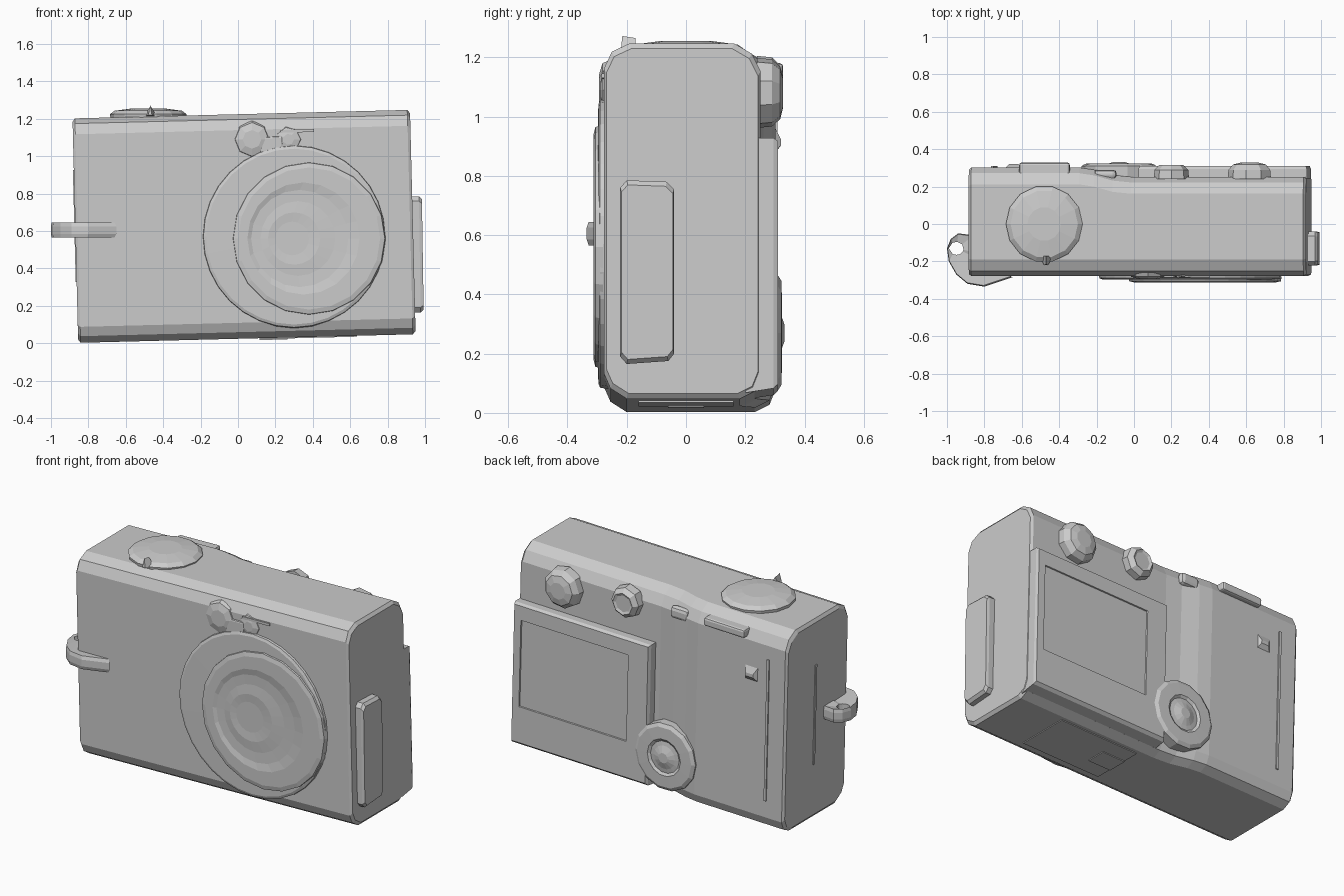
import bpy, bmesh
from math import pi, cos, sin, atan2, radians
from mathutils import Matrix, Vector

cube = bpy.data.objects.get("Cube")
if cube:
    bpy.data.objects.remove(cube)

grey = bpy.data.materials.new("plain_grey")
grey.use_nodes = True
colour = (0.6, 0.6, 0.6, 1)
grey.diffuse_color = colour
grey.node_tree.nodes["Principled BSDF"].inputs["Base Color"].default_value = colour

# The whole case leans a little about its middle
MID = Vector((0.033, 0, 0.625))
LEAN = Matrix.Translation(MID) @ Matrix.Rotation(radians(-1.45), 4, 'Y') @ Matrix.Translation(-MID)


def loft(name, rings, lean=False, closed=False):
    """Skin equal rings of points, capping the ends or joining them in a loop."""
    bm = bmesh.new()
    rows = [[bm.verts.new(p) for p in ring] for ring in rings]
    n = len(rows[0])
    pairs = list(zip(rows, rows[1:])) + ([(rows[-1], rows[0])] if closed else [])
    for a, b in pairs:
        for i in range(n):
            j = (i + 1) % n
            bm.faces.new((a[i], a[j], b[j], b[i]))
    if not closed:
        bm.faces.new(rows[0][::-1])
        bm.faces.new(rows[-1])
    bmesh.ops.recalc_face_normals(bm, faces=bm.faces)
    if lean:
        bm.transform(LEAN)
    mesh = bpy.data.meshes.new(name)
    bm.to_mesh(mesh)
    bm.free()
    mesh.materials.append(grey)
    obj = bpy.data.objects.new(name, mesh)
    bpy.context.collection.objects.link(obj)
    return obj


def turned(name, centre, axis, profile, sides=14):
    """Turn (radius, height) pairs about an axis; a third value shifts the ring in x."""
    turn = Vector(axis).to_track_quat('Z', 'Y')
    rings = []
    for r, h, *dx in profile:
        mid = Vector(centre) + Vector((dx[0] if dx else 0, 0, 0))
        rings.append([mid + turn @ Vector((r * cos(2 * pi * i / sides), r * sin(2 * pi * i / sides), h))
                      for i in range(sides)])
    return loft(name, rings)


def rect(x0, x1, z0, z1, y):
    return [(x0, y, z0), (x1, y, z0), (x1, y, z1), (x0, y, z1)]


def block(name, lo, hi, bevel=0.0, lean=True):
    obj = loft(name, [rect(lo[0], hi[0], lo[2], hi[2], y) for y in (lo[1], hi[1])], lean)
    if bevel:
        mod = obj.modifiers.new("edge", 'BEVEL')
        mod.width = bevel
        mod.segments = 2
    return obj


# Case: rounded side section, thicker at the back of the hand side
def section(x, back, shrink=1.0):
    pts = [(-.277, .11), (-.255, .06), (-.2, .025), (back - .07, .025), (back - .02, .05), (back, .1),
           (back, 1.13), (back - .03, 1.19), (back - .09, 1.225),
           (-.19, 1.225), (-.25, 1.197), (-.277, 1.14)]
    return [(x, y * shrink, .625 + (z - .625) * shrink) for y, z in pts]


stations = [(-.87, .3, .97), (-.857, .302, 1), (-.28, .302, 1), (-.2, .29, 1), (-.1, .262, 1),
            (0, .252, 1), (.92, .252, 1), (.935, .25, .97)]
loft("case", [section(*s) for s in stations], lean=True)

# Lens: offset collar, raised rim and stepped hollow
FRONT, BACK, UP = (0, -1, 0), (0, 1, 0), (0, 0, 1)
turned("lens_collar", (.3, -.26, .57), FRONT, [(.49, 0), (.485, .03), (.47, .036), (.3, .038)], 32)
turned("lens_barrel", (.38, -.26, .56), FRONT,
       [(.41, .02), (.405, .046), (.38, .052), (.3, .052, -.03), (.26, .044, -.05), (.2, .042, -.06),
        (.14, .046, -.08), (.09, .042, -.09)], 20)

# Finder and flash windows above the lens
turned("finder_window", (.075, -.26, 1.09), FRONT, [(.1, .0), (.09, .022), (.05, .034)], 8)
turned("flash_window", (.27, -.26, 1.09), FRONT, [(.075, 0), (.065, .02), (.03, .028)], 7)
block("window_bridge", (.13, -.288, 1.01), (.25, -.25, 1.1), .008)
block("window_brow", (.24, -.286, 1.12), (.42, -.25, 1.135), 0)

# Dial on top with its pointer
turned("top_dial", (-.48, 0, 1.195), UP, [(.2, 0), (.205, .03), (.18, .048), (.09, .06)], 14)
loft("dial_pointer", [[(-.51, -.17, 1.21), (-.43, -.17, 1.21), (-.47, -.17, 1.265)],
                      [(-.48, -.22, 1.22), (-.46, -.22, 1.22), (-.47, -.215, 1.272)]])

# Display panel with sunken screen
loft("display_panel", [rect(.03, .932, .045, .905, .2), rect(.03, .932, .06, .905, .295),
                       rect(.04, .925, .075, .895, .311), rect(.17, .88, .29, .81, .311),
                       rect(.172, .878, .292, .808, .304)], lean=True)

# Rear controls
turned("rear_button_large", (.62, .24, 1.08), BACK, [(.12, 0), (.115, .05), (.09, .078), (.05, .088)], 9)
turned("rear_button_small", (.2, .24, 1.11), BACK, [(.095, 0), (.09, .05), (.065, .075), (.05, .068)], 8)
turned("control_wheel", (-.08, .24, .27), BACK,
       [(.2, 0), (.2, .07), (.18, .082), (.11, .084), (.095, .074), (.07, .078), (.03, .092)], 14)
block("slide_switch", (-.6, .24, 1.14), (-.33, .328, 1.19), .012)
block("thumb_bump", (-.2, .24, 1.1), (-.08, .29, 1.17), .02)
loft("thumb_rest", [rect(-.69, -.59, .88, 1.0, .29), rect(-.66, -.61, .92, .94, .32)], lean=True)
block("rear_rib", (-.755, .29, .2), (-.74, .309, 1.05))

# Side door strip, side cover and base door
block("side_strip", (-.875, .02, .35), (-.86, .035, .95))
cover = [(y, z) for y, z in ((-.2, .165), (-.06, .175), (-.04, .2), (-.04, .755), (-.065, .78),
                             (-.2, .785), (-.222, .76), (-.222, .19))]
loft("side_cover", [[(x - .015 * (z - .47), -.13 + (y + .13) * s, .475 + (z - .475) * s) for y, z in cover]
                    for x, s in ((.91, 1), (.972, 1), (.988, .95))])
block("base_door", (.1, -.16, .02), (.62, .16, .03))
block("base_door_tab", (.1, -.06, .015), (.25, .06, .03))

# Strap hook: bent plate round a hole
hook = [(-.86, -.06), (-.94, -.05), (-.98, -.08), (-1, -.13), (-.99, -.2), (-.95, -.27),
        (-.89, -.32), (-.8, -.335), (-.65, -.285), (-.86, -.15)]
hole = [(-.95 + .04 * cos(a), -.13 + .035 * sin(a)) for a in (atan2(y + .13, x + .95) for x, y in hook)]


def level(points, z):
    return [(x, y, z) for x, y in points]


rim = [(-.92 + (x + .92) * .96, -.17 + (y + .17) * .96) for x, y in hook]
loft("strap_hook", [level(rim, .565), level(hook, .585), level(hook, .625), level(rim, .645),
                    level(hole, .635), level(hole, .575)], closed=True)
